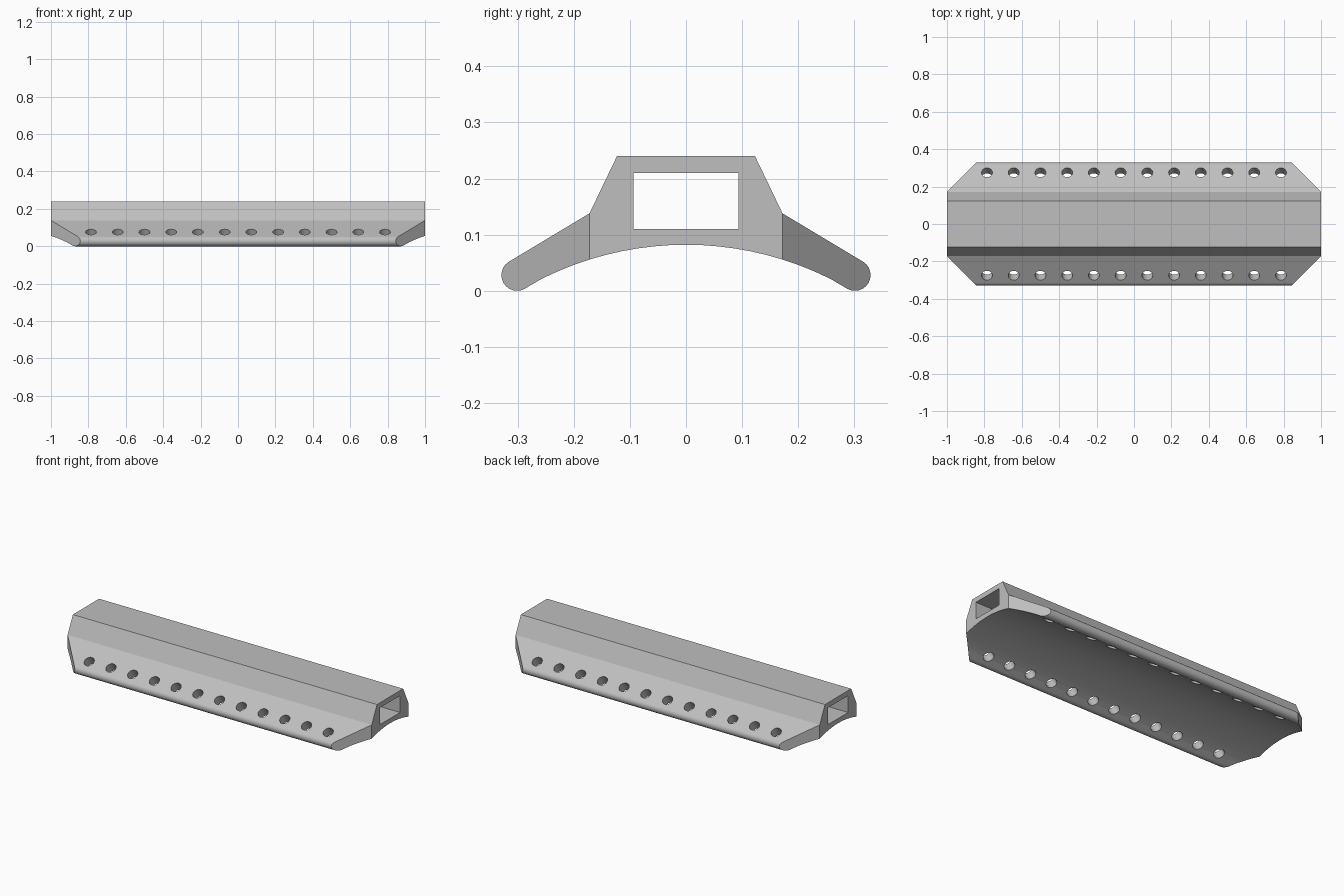
import bpy, bmesh
from math import sin, cos, sqrt, radians
from mathutils import Matrix

if "Cube" in bpy.data.objects:
    bpy.data.objects.remove(bpy.data.objects["Cube"], do_unlink=True)

SHOULDER = 0.172      # where the wings meet the central block
ARC_R, ARC_TOP = 0.575, 0.082
TIP_Y, TIP_R = 0.301, 0.028
SLOPE = 31.3          # downward angle of the wings in degrees


def make_object(name, bm):
    bmesh.ops.recalc_face_normals(bm, faces=bm.faces[:])
    mesh = bpy.data.meshes.new(name)
    bm.to_mesh(mesh)
    bm.free()
    obj = bpy.data.objects.new(name, mesh)
    bpy.context.collection.objects.link(obj)
    return obj


# Half cross-section: concave underside, round wing tip, shoulder, top corner
half = []
for i in range(10):
    y = i * SHOULDER / 6
    half.append((y, ARC_TOP - ARC_R + sqrt(ARC_R ** 2 - y ** 2)))
for i in range(13):
    a = radians(-119 + (119 + 90 - SLOPE) * i / 12)
    half.append((TIP_Y + TIP_R * cos(a), TIP_R + TIP_R * sin(a)))
half += [(SHOULDER, 0.138), (0.123, 0.24)]
profile = half + [(-y, z) for y, z in reversed(half[1:])]
n = len(profile)

# Body: profile drawn along x, with wing ends swept back at 45 degrees
bm = bmesh.new()
rings = []
for side in (-1, 1):
    rings.append([bm.verts.new((side * min(1, 1 + SHOULDER - abs(y)), y, z))
                  for y, z in profile])
for i in range(n):
    j = (i + 1) % n
    bm.faces.new((rings[0][i], rings[0][j], rings[1][j], rings[1][i]))
low = 6
high = len(half) - 2
for ring in rings:
    bm.faces.new(ring[low:high + 1])
    bm.faces.new(ring[n - high:n - low + 1])
    bm.faces.new(ring[:low + 1] + ring[high:n - high + 1] + ring[n - low:])
body = make_object("perforated_rail", bm)

# Cutter: rectangular channel plus a row of holes square to each wing
bm = bmesh.new()
bmesh.ops.create_cube(bm, size=1, matrix=Matrix.Translation((0, 0, 0.16))
                      @ Matrix.Diagonal((2.2, 0.188, 0.1, 1)))
for side in (-1, 1):
    tilt = Matrix.Rotation(radians(-side * SLOPE), 4, "X")
    for i in range(12):
        place = Matrix.Translation((-0.786 + i * 1.572 / 11, side * 0.275, 0.076))
        bmesh.ops.create_cone(bm, cap_ends=True, segments=32, radius1=0.029,
                              radius2=0.029, depth=0.2, matrix=place @ tilt)
cutter = make_object("channel_and_hole_cutter", bm)
cutter.hide_render = True

# Cut the openings and drop the cutter
cut = body.modifiers.new("openings", "BOOLEAN")
cut.operation = "DIFFERENCE"
cut.solver = "EXACT"
cut.object = cutter
bpy.context.view_layer.objects.active = body
body.select_set(True)
bpy.ops.object.modifier_apply(modifier=cut.name)
bpy.data.objects.remove(cutter, do_unlink=True)

# Plain grey metal
grey = bpy.data.materials.new("light_grey")
grey.use_nodes = True
colour = (0.52, 0.52, 0.52, 1)
grey.diffuse_color = colour
grey.node_tree.nodes["Principled BSDF"].inputs["Base Color"].default_value = colour
body.data.materials.clear()
body.data.materials.append(grey)

# Smooth curves, crisp edges
bpy.ops.object.shade_smooth_by_angle(angle=radians(25))
body.modifiers.new("even_shading", "WEIGHTED_NORMAL").keep_sharp = True
